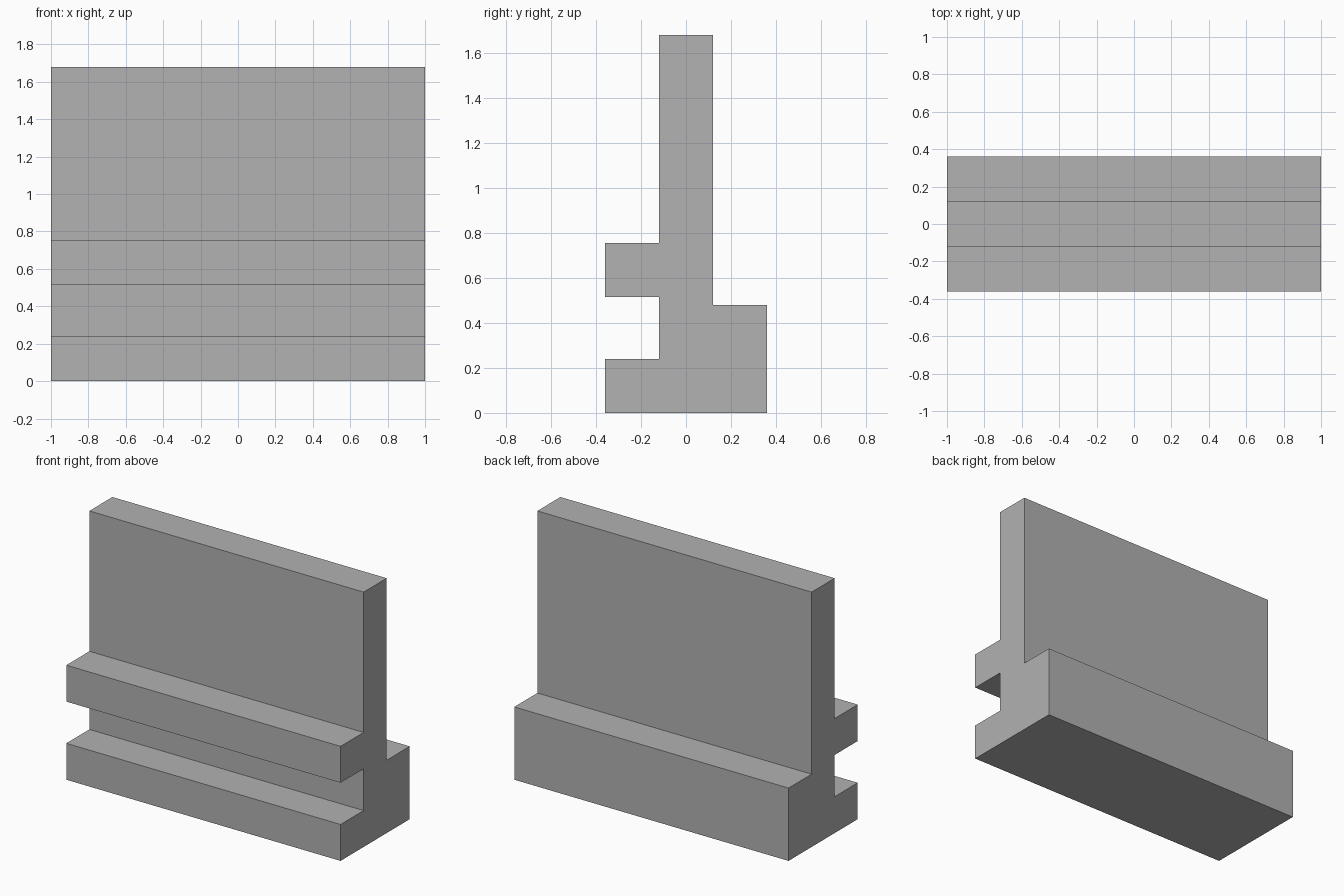
import bpy
import bmesh

cube = bpy.data.objects.get("Cube")
if cube:
    bpy.data.objects.remove(cube, do_unlink=True)

# Single matte grey
grey = bpy.data.materials.new("mid_grey")
grey.use_nodes = True
colour = (0.445, 0.445, 0.445, 1)
grey.diffuse_color = colour
grey.node_tree.nodes["Principled BSDF"].inputs["Base Color"].default_value = colour


def extrude_profile(name, profile, half_length):
    """Sweep a closed (y, z) outline along x, centred on x = 0."""
    bm = bmesh.new()
    face = bm.faces.new([bm.verts.new((-half_length, y, z)) for y, z in profile])
    swept = bmesh.ops.extrude_face_region(bm, geom=[face], use_keep_orig=True)
    moved = [v for v in swept["geom"] if isinstance(v, bmesh.types.BMVert)]
    bmesh.ops.translate(bm, verts=moved, vec=(2 * half_length, 0, 0))
    bmesh.ops.recalc_face_normals(bm, faces=bm.faces)
    mesh = bpy.data.meshes.new(name)
    bm.to_mesh(mesh)
    bm.free()
    mesh.materials.append(grey)
    obj = bpy.data.objects.new(name, mesh)
    bpy.context.collection.objects.link(obj)
    return obj


# Cross-section: upright wall, front foot and ledge, rear step
wall, reach = 0.12, 0.36
foot_top, ledge_bottom, ledge_top = 0.24, 0.515, 0.755
step_top, wall_top = 0.48, 1.68
section = [
    (-reach, 0), (reach, 0),
    (reach, step_top), (wall, step_top),
    (wall, wall_top), (-wall, wall_top),
    (-wall, ledge_top), (-reach, ledge_top),
    (-reach, ledge_bottom), (-wall, ledge_bottom),
    (-wall, foot_top), (-reach, foot_top),
]
extrude_profile("slotted_wall_section", section, 1.0)
